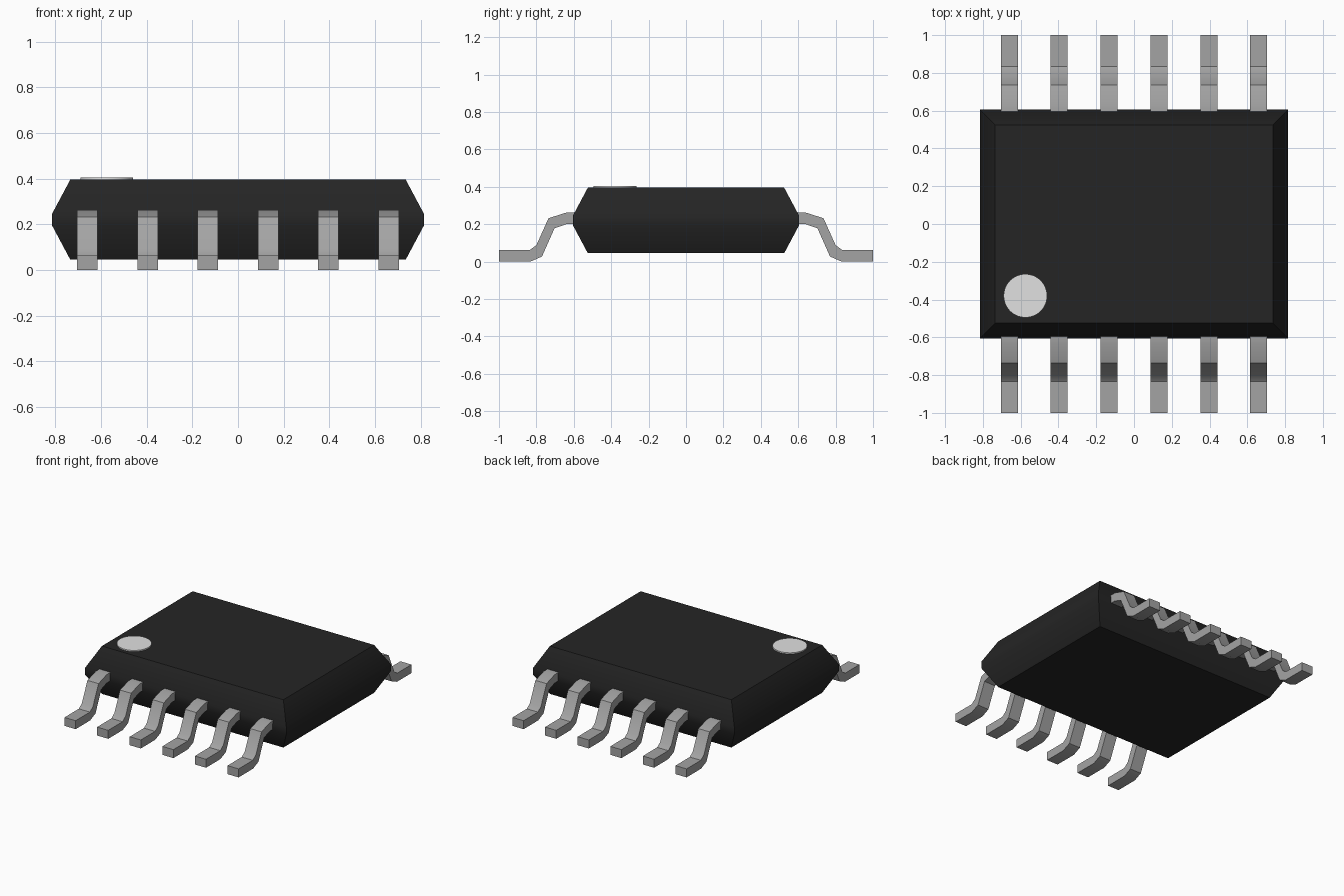
import bpy, bmesh, math

cube = bpy.data.objects.get("Cube")
if cube:
    bpy.data.objects.remove(cube, do_unlink=True)


def material(name, value):
    m = bpy.data.materials.new(name)
    m.use_nodes = True
    color = (value, value, value, 1)
    m.diffuse_color = color
    m.node_tree.nodes["Principled BSDF"].inputs["Base Color"].default_value = color
    return m


def finish(bm, name, mat):
    bmesh.ops.recalc_face_normals(bm, faces=bm.faces)
    mesh = bpy.data.meshes.new(name)
    bm.to_mesh(mesh)
    bm.free()
    mesh.materials.append(mat)
    ob = bpy.data.objects.new(name, mesh)
    bpy.context.collection.objects.link(ob)
    bpy.ops.object.select_all(action='DESELECT')
    ob.select_set(True)
    bpy.context.view_layer.objects.active = ob
    bpy.ops.object.shade_smooth_by_angle(angle=math.radians(30))
    return ob


black = material("black plastic", 0.018)
metal = material("grey metal", 0.37)
pale = material("pale marker", 0.75)

# Package body: stacked rectangles with sloped sides and a narrow waist band
bm = bmesh.new()
rings = []
for hx, hy, z in [(0.735, 0.525, 0.045), (0.815, 0.605, 0.195),
                  (0.815, 0.605, 0.245), (0.735, 0.525, 0.395)]:
    rings.append([bm.verts.new((sx * hx, sy * hy, z))
                  for sx, sy in [(-1, -1), (1, -1), (1, 1), (-1, 1)]])
for a, b in zip(rings, rings[1:]):
    for i in range(4):
        j = (i + 1) % 4
        bm.faces.new((a[i], a[j], b[j], b[i]))
bm.faces.new(rings[0])
bm.faces.new(rings[-1])
finish(bm, "package_body", black)

# Pin one marker disc
bm = bmesh.new()
bmesh.ops.create_cone(bm, cap_ends=True, segments=64, radius1=0.115,
                      radius2=0.115, depth=0.02)
bmesh.ops.translate(bm, verts=bm.verts, vec=(-0.575, -0.38, 0.394))
finish(bm, "pin_one_marker", pale)

# Gull-wing leads: one (y, z) profile extruded across x, on both long sides
PROFILE = [(0.59, 0.262), (0.64, 0.262), (0.735, 0.232), (0.80, 0.088),
           (0.835, 0.062), (1.0, 0.062), (1.0, 0.0), (0.832, 0.0),
           (0.77, 0.027), (0.703, 0.178), (0.64, 0.2), (0.59, 0.2)]
WIDTH, PITCH = 0.09, 0.264
for side, label in [(-1, "front"), (1, "back")]:
    for n in range(6):
        x = (n - 2.5) * PITCH
        bm = bmesh.new()
        face = bm.faces.new([bm.verts.new((x - WIDTH / 2, side * y, z))
                             for y, z in PROFILE])
        ext = bmesh.ops.extrude_face_region(bm, geom=[face])
        moved = [v for v in ext["geom"] if isinstance(v, bmesh.types.BMVert)]
        bmesh.ops.translate(bm, verts=moved, vec=(WIDTH, 0, 0))
        finish(bm, f"{label}_lead_{n + 1}", metal)
